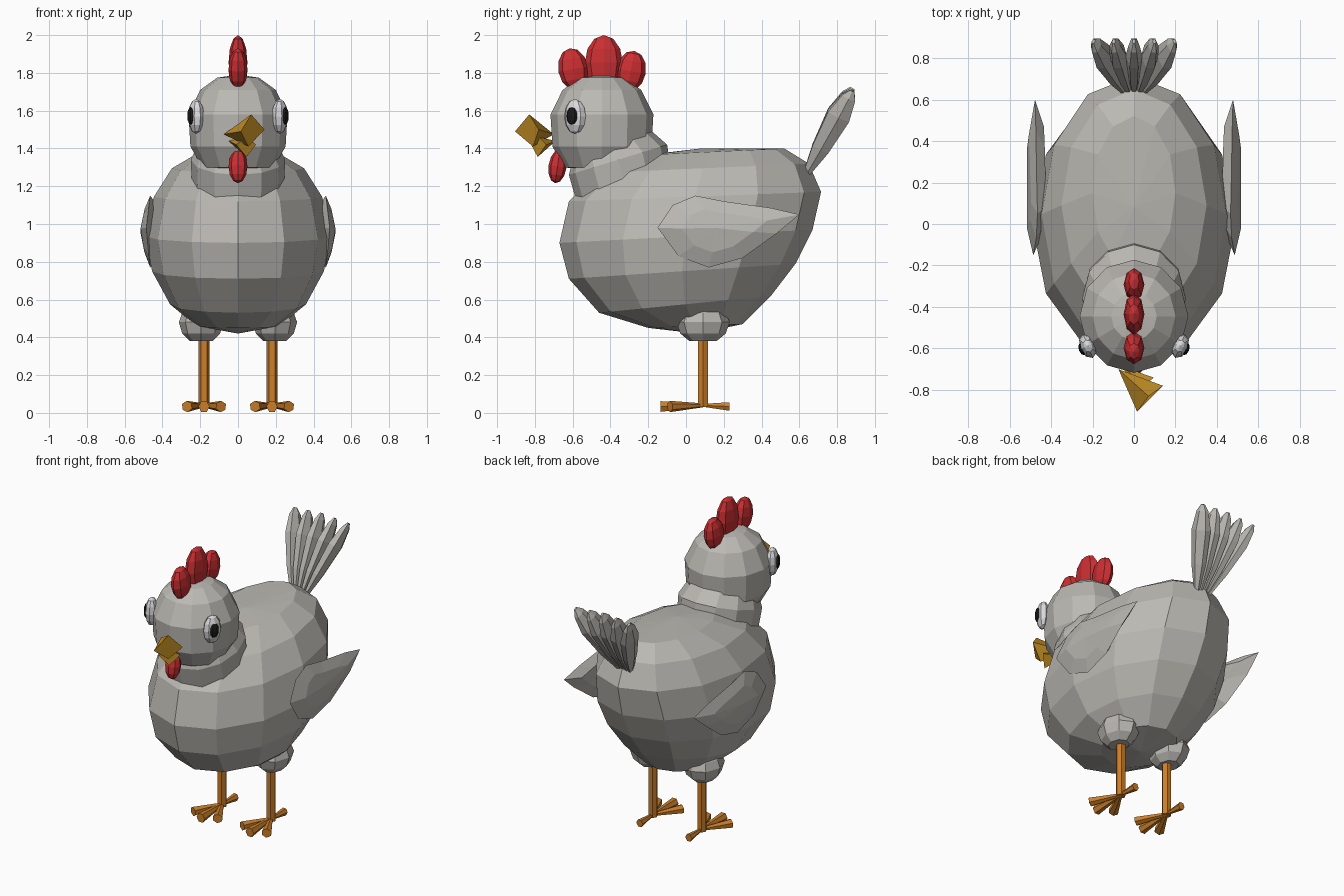
import bpy, bmesh
from math import sin, cos, pi, radians
from mathutils import Vector, Matrix

if "Cube" in bpy.data.objects:
    bpy.data.objects.remove(bpy.data.objects["Cube"])


def material(name, rgb):
    m = bpy.data.materials.new(name)
    m.diffuse_color = (*rgb, 1)
    m.use_nodes = True
    m.node_tree.nodes["Principled BSDF"].inputs["Base Color"].default_value = m.diffuse_color
    return m


FEATHER = material("pale grey feathers", (0.50, 0.485, 0.45))
RED = material("comb red", (0.60, 0.028, 0.032))
ORANGE = material("leg orange", (0.60, 0.21, 0.022))
GOLD = material("beak gold", (0.56, 0.28, 0.018))
WHITE = material("eye white", (0.70, 0.70, 0.72))
BLACK = material("pupil black", (0.01, 0.01, 0.011))


def finish(name, bm, mat):
    bmesh.ops.recalc_face_normals(bm, faces=bm.faces)
    me = bpy.data.meshes.new(name)
    bm.to_mesh(me)
    bm.free()
    me.materials.append(mat)
    ob = bpy.data.objects.new(name, me)
    bpy.context.collection.objects.link(ob)
    return ob


def loft(name, rings, mat):
    """Skin rings of points; a ring with one point is a pole."""
    bm = bmesh.new()
    vs = [[bm.verts.new(p) for p in r] for r in rings]
    for a, b in zip(vs, vs[1:]):
        n = max(len(a), len(b))
        for i in range(n):
            j = (i + 1) % n
            if len(a) == 1:
                bm.faces.new((a[0], b[i], b[j]))
            elif len(b) == 1:
                bm.faces.new((a[i], a[j], b[0]))
            else:
                bm.faces.new((a[i], a[j], b[j], b[i]))
    for r in (vs[0], vs[-1]):
        if len(r) > 2:
            bm.faces.new(r)
    return finish(name, bm, mat)


def tilted_ring(yf, zf, yb, zb, w, n=12):
    """Ellipse of half width w running from a front point to a back point."""
    pts = []
    for i in range(n):
        a = 2 * pi * i / n
        t = (1 + sin(a)) / 2
        pts.append((w * cos(a), yf + (yb - yf) * t, zf + (zb - zf) * t))
    return pts


def ball(name, loc, size, mat, rot=None, seg=8, rings=6):
    bm = bmesh.new()
    bmesh.ops.create_uvsphere(bm, u_segments=seg, v_segments=rings, radius=1)
    m = Matrix.Translation(loc) @ (rot or Matrix()) @ Matrix.Diagonal((*size, 1))
    bmesh.ops.transform(bm, matrix=m, verts=bm.verts)
    return finish(name, bm, mat)


def spindle(name, a, b, profile, mat, rx, ry, n=6):
    """Sweep from a to b; profile holds (position, radius factor) pairs."""
    a, b = Vector(a), Vector(b)
    d = (b - a).normalized()
    u = Vector((0, 1, 0)).cross(d)
    if abs(d.y) > 0.9 or u.length < 0.1:
        u = Vector((1, 0, 0))
    u = (u - d * u.dot(d)).normalized()
    v = d.cross(u)
    rings = []
    for t, r in profile:
        c = a.lerp(b, t)
        rings.append([c] if r == 0 else
                     [c + u * (rx * r * cos(2 * pi * i / n)) + v * (ry * r * sin(2 * pi * i / n))
                      for i in range(n)])
    return loft(name, rings, mat)


# Body: stack of tilted rings
loft("body", [[(0, 0.06, 0.42)]] + [tilted_ring(*r) for r in (
    (-0.20, 0.45, 0.30, 0.47, 0.22),
    (-0.46, 0.53, 0.45, 0.62, 0.36),
    (-0.62, 0.71, 0.58, 0.79, 0.455),
    (-0.67, 0.90, 0.67, 0.97, 0.49),
    (-0.62, 1.12, 0.715, 1.17, 0.445),
    (-0.47, 1.27, 0.65, 1.32, 0.35),
    (-0.22, 1.365, 0.52, 1.40, 0.20))] + [[(0, 0.08, 1.40)]], FEATHER)

# Neck collar
loft("neck", [tilted_ring(*r) for r in (
    (-0.58, 1.12, -0.09, 1.35, 0.245),
    (-0.62, 1.26, -0.10, 1.42, 0.25),
    (-0.60, 1.34, -0.18, 1.49, 0.215))], FEATHER)

# Head
loft("head", [[(0, -0.445, 1.27)]] + [
    tilted_ring(-0.445 - r * 1.04, z, -0.445 + r * 1.04, z, r) for z, r in (
        (1.30, 0.19), (1.41, 0.252), (1.58, 0.262), (1.71, 0.20), (1.775, 0.11))]
    + [[(0, -0.445, 1.79)]], FEATHER)

# Comb lobes and wattle
for name, y, z, ry, rz, tilt in (
        ("comb_middle", -0.435, 1.855, 0.10, 0.145, 0),
        ("comb_front", -0.597, 1.82, 0.08, 0.112, 10),
        ("comb_back", -0.292, 1.81, 0.08, 0.108, -10),
        ("wattle", -0.68, 1.305, 0.048, 0.09, -8)):
    ball(name, (0, y, z), (0.05, ry, rz), RED, Matrix.Rotation(radians(tilt), 4, 'X'))

# Beak: two crooked pyramids
loft("upper_beak", [[(-0.075, -0.70, 1.475)],
                    [(0.14, -0.78, 1.50), (0.07, -0.83, 1.58),
                     (0.015, -0.905, 1.49), (0.055, -0.81, 1.41)]], GOLD)
loft("lower_beak", [[(-0.05, -0.69, 1.44)],
                    [(0.095, -0.74, 1.42), (0.05, -0.78, 1.46),
                     (-0.01, -0.82, 1.42), (0.045, -0.785, 1.355)]], GOLD)

# Tail: fan of five feathers
for i in range(-2, 3):
    spindle(f"tail_feather_{i + 3}", (0.022 * i, 0.64, 1.27),
            (0.098 * i, 0.88, 1.72 - 0.008 * abs(i)),
            ((0, 0.3), (0.3, 0.75), (0.7, 1), (0.92, 0.62), (1, 0.2)),
            FEATHER, 0.042, 0.072)

WING = ((-0.15, 0.98), (-0.07, 1.10), (0.05, 1.15), (0.20, 1.12), (0.45, 1.085),
        (0.60, 1.05), (0.48, 0.95), (0.30, 0.82), (0.12, 0.77), (-0.04, 0.83))

for side, s in (("left", -1), ("right", 1)):
    # Wing: leaf outline with a raised outer face
    def wing_ring(k, x):
        return [(s * (x - 0.12 * abs(z - 0.96)), 0.17 + (y - 0.17) * k, 0.97 + (z - 0.97) * k)
                for y, z in WING]
    loft(f"{side}_wing", [[(s * 0.43, 0.2, 0.98)], wing_ring(0.7, 0.445), wing_ring(1, 0.488),
                          wing_ring(0.6, 0.518), [(s * 0.515, 0.15, 0.98)]], FEATHER)

    # Eye and pupil, turned outward and slightly forward
    turn = Matrix.Rotation(radians(-22 * s), 4, 'Z')
    ball(f"{side}_eye", (s * 0.222, -0.588, 1.57), (0.04, 0.062, 0.092), WHITE, turn)
    ball(f"{side}_pupil", (s * 0.250, -0.604, 1.572), (0.016, 0.031, 0.047), BLACK, turn)

    # Thigh and leg
    loft(f"{side}_thigh", [
        [(s * 0.195 + r * cos(pi * i / 4), 0.09 + 1.2 * r * sin(pi * i / 4), z) for i in range(8)]
        for z, r in ((0.38, 0.06), (0.42, 0.10), (0.48, 0.118), (0.53, 0.10), (0.57, 0.05))], FEATHER)
    x = s * 0.18
    spindle(f"{side}_leg", (x, 0.09, 0.03), (x, 0.09, 0.42), ((0, 1), (1, 1)), ORANGE, 0.03, 0.03)

    # Toes widen toward their tips
    for k, (dx, y, r) in enumerate(((0, -0.135, 0.03), (-0.09, -0.085, 0.03),
                                    (0.09, -0.085, 0.03), (0, 0.23, 0.024))):
        spindle(f"{side}_toe_{k + 1}", (x, 0.09, 0.04), (x + dx, y, 0.034),
                ((0, 0.35), (1, 1)), ORANGE, r, r * 1.08)
